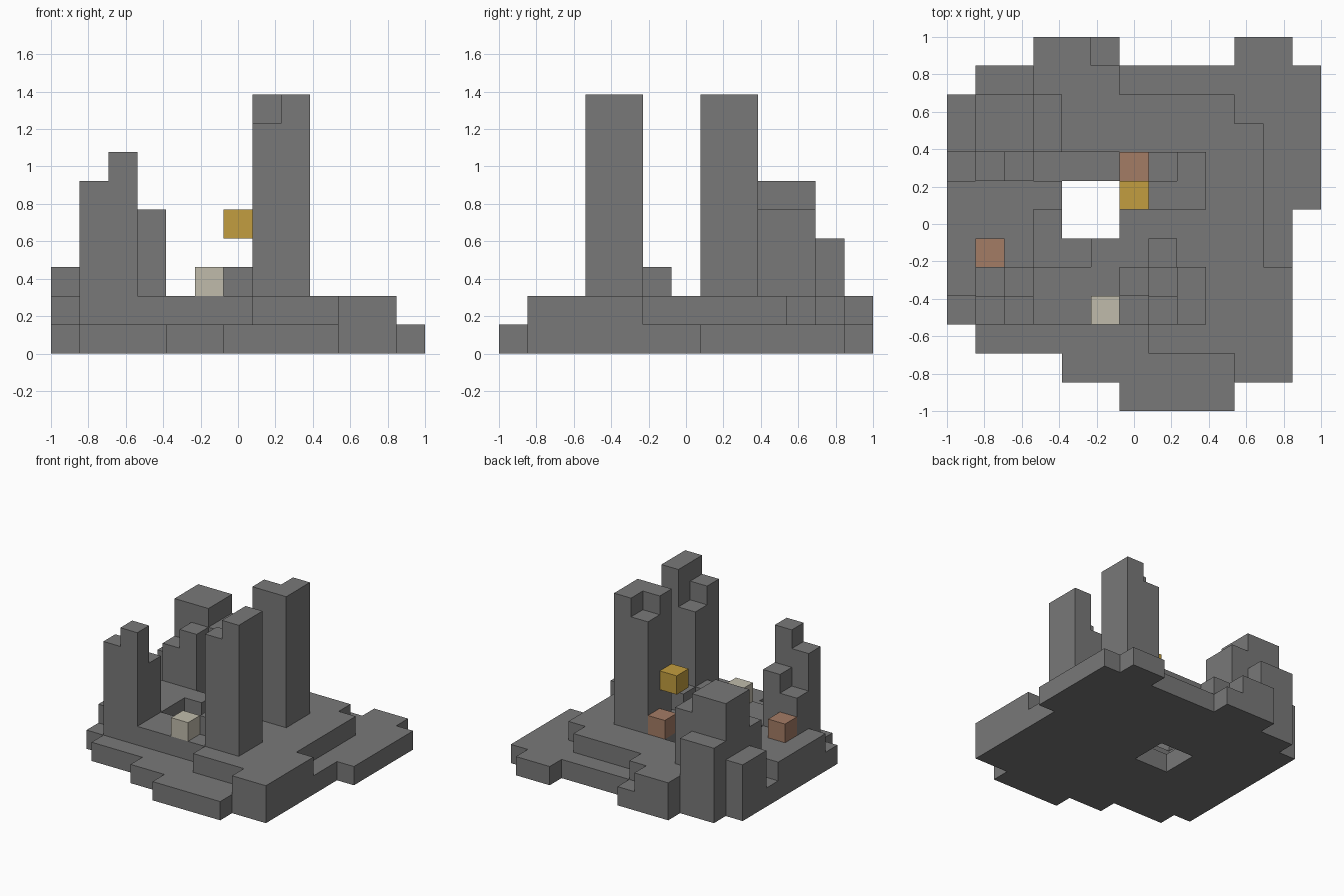
import bpy
import bmesh
from mathutils import Vector

cube = bpy.data.objects.get("Cube")
if cube:
    bpy.data.objects.remove(cube, do_unlink=True)

CELLS = 13
UNIT = 2 / CELLS


def material(name, color):
    mat = bpy.data.materials.new(name)
    mat.use_nodes = True
    rgba = (*color, 1)
    mat.diffuse_color = rgba
    for node in mat.node_tree.nodes:
        if node.type == 'BSDF_PRINCIPLED':
            node.inputs["Base Color"].default_value = rgba
            node.inputs["Roughness"].default_value = 0.9
    return mat


stone = material("grey stone", (0.19, 0.19, 0.19))
gold = material("gold", (0.54, 0.34, 0.05))
copper = material("copper", (0.37, 0.20, 0.13))
sand = material("pale sand", (0.53, 0.50, 0.41))


def build(name, mat, floor, spans):
    """Stepped solid; each span is (first column, last column, first row, last row, height).
    Later spans override earlier ones."""
    heights = {}
    for left, right, front, back, height in spans:
        for i in range(left, right + 1):
            for j in range(front, back + 1):
                heights[i, j] = height

    bm = bmesh.new()

    def quad(origin, u, v):
        corners = (origin, origin + u, origin + u + v, origin + v)
        half = CELLS / 2
        bm.faces.new([bm.verts.new((p - Vector((half, half, 0))) * UNIT) for p in corners])

    x, y, z = Vector((1, 0, 0)), Vector((0, 1, 0)), Vector((0, 0, 1))
    # For each side: neighbour step, wall start corner, wall direction
    sides = ((x, x, y), (-x, y, -y), (y, x + y, -x), (-y, Vector(), x))
    for (i, j), height in heights.items():
        if height <= floor:
            continue
        quad(Vector((i, j, height)), x, y)
        quad(Vector((i, j, floor)), y, x)
        for step, start, along in sides:
            nearby = heights.get((i + int(step.x), j + int(step.y)), floor)
            for level in range(max(nearby, floor), height):
                quad(Vector((i, j, level)) + start, along, z)

    # Weld the unit faces and merge the flat areas
    bmesh.ops.remove_doubles(bm, verts=bm.verts, dist=UNIT / 100)
    bmesh.ops.dissolve_limit(bm, angle_limit=0.01, verts=bm.verts, edges=bm.edges)
    mesh = bpy.data.meshes.new(name)
    bm.to_mesh(mesh)
    bm.free()
    mesh.materials.append(mat)
    obj = bpy.data.objects.new(name, mesh)
    bpy.context.scene.collection.objects.link(obj)
    return obj


# Island base: lower ledge, upper terrace, sunken steps and the open shaft
ledge = [(6, 9, 0, 0), (4, 11, 1, 1), (1, 11, 2, 2), (0, 11, 3, 10), (1, 11, 11, 11),
         (12, 12, 7, 11), (3, 5, 12, 12), (10, 11, 12, 12)]
terrace = [(10, 11, 1, 1), (7, 11, 2, 2), (1, 11, 3, 3), (0, 11, 4, 4), (0, 10, 5, 9),
           (0, 9, 10, 10), (1, 5, 11, 11), (3, 4, 12, 12)]
sunken = [(0, 0, 8, 8), (3, 5, 8, 8), (3, 3, 5, 6), (4, 4, 5, 5)]
shaft = [(4, 5, 6, 7)]
layers = ((ledge, 1), (terrace, 2), (sunken, 1), (shaft, 0))
build("island_base", stone, 0, [(*s, h) for spans, h in layers for s in spans])

# Tall pillars with notched tops
build("back_pillar", stone, 2, [(7, 8, 7, 8, 9), (7, 7, 8, 8, 8)])
build("front_pillar", stone, 2, [(8, 8, 3, 4, 9), (7, 7, 3, 3, 8), (7, 7, 4, 4, 7),
                                 (6, 6, 4, 4, 3), (7, 7, 5, 5, 3)])

# Broken tower at the front corner
build("broken_tower", stone, 2, [(1, 1, 3, 3, 6), (2, 2, 3, 3, 7),
                                 (1, 1, 4, 4, 4), (2, 2, 4, 4, 5)])

# Wide stepped rock at the back corner
build("stepped_rock", stone, 2, [(1, 2, 9, 10, 6), (3, 3, 9, 10, 5), (1, 2, 11, 11, 4),
                                 (0, 0, 9, 10, 3), (1, 1, 8, 8, 4), (2, 2, 8, 8, 5)])

# Single coloured blocks
for name, mat, column, row, level in (("floating_gold_block", gold, 6, 7, 4),
                                      ("back_copper_block", copper, 6, 8, 2),
                                      ("side_copper_block", copper, 1, 5, 2),
                                      ("sand_block", sand, 5, 3, 2)):
    build(name, mat, level, [(column, column, row, row, level + 1)])
